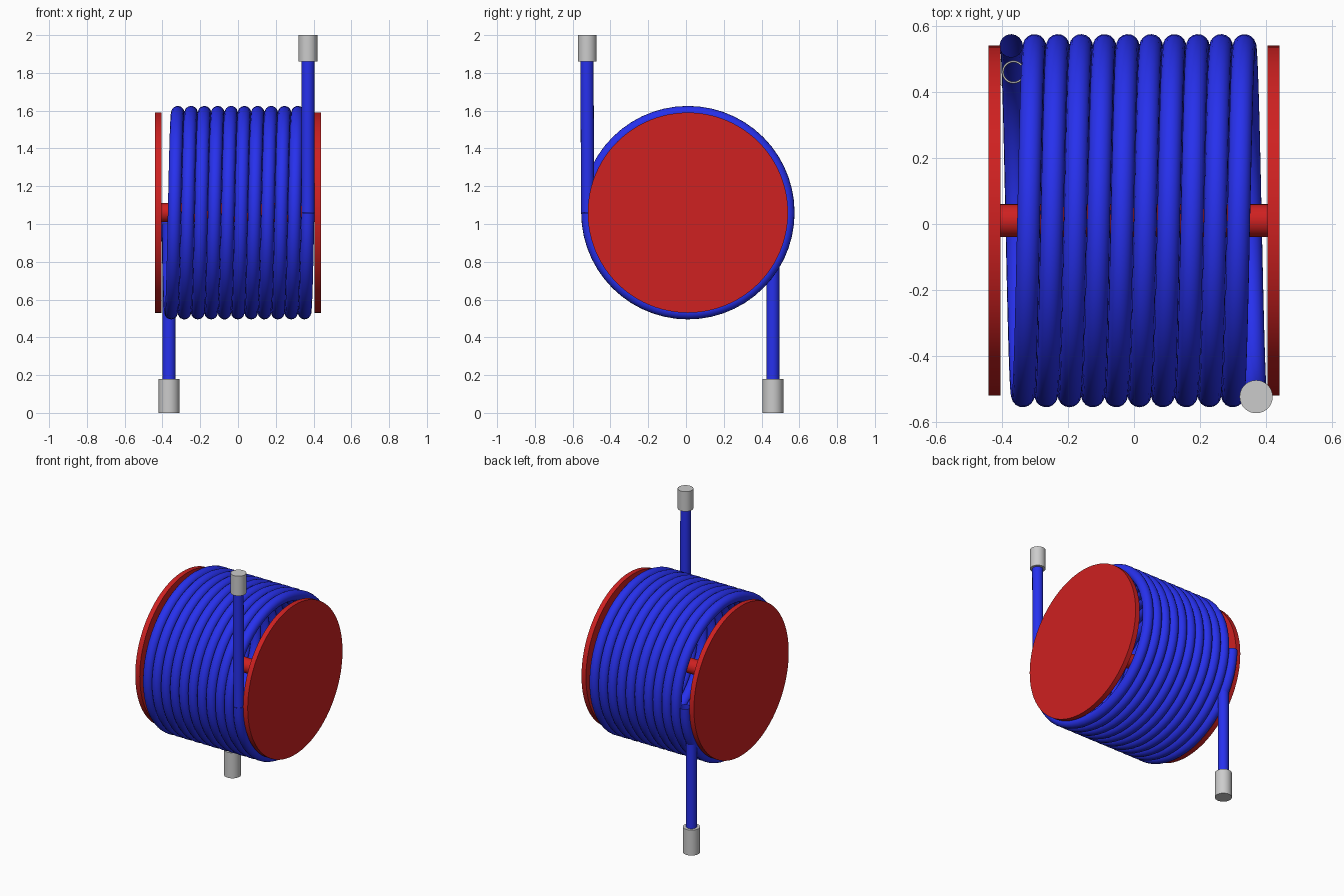
import bpy
from math import sin, cos, pi, radians

if "Cube" in bpy.data.objects:
    bpy.data.objects.remove(bpy.data.objects["Cube"])

CY, CZ = 0.01, 1.06          # reel axis
COIL_R, HOSE_R = 0.53, 0.035
X0, X1 = -0.372, 0.37        # coil ends
TURNS, SEG = 10.5, 56


def material(name, color):
    m = bpy.data.materials.new(name)
    m.diffuse_color = (*color, 1)
    m.use_nodes = True
    m.node_tree.nodes["Principled BSDF"].inputs["Base Color"].default_value = m.diffuse_color
    return m


red = material("red_paint", (0.62, 0.015, 0.015))
blue = material("blue_hose", (0.02, 0.03, 0.85))


def cylinder(name, r, length, loc, axis="z", mat=None, verts=64):
    rot = (0, pi / 2, 0) if axis == "x" else (0, 0, 0)
    bpy.ops.mesh.primitive_cylinder_add(vertices=verts, radius=r, depth=length,
                                        location=loc, rotation=rot)
    ob = bpy.context.object
    ob.name = name
    if mat:
        ob.data.materials.append(mat)
    bpy.ops.object.shade_smooth_by_angle(angle=radians(30))
    return ob


def hose(name, points):
    """Open-ended tube along a path."""
    cu = bpy.data.curves.new(name, "CURVE")
    cu.dimensions = "3D"
    cu.bevel_depth = HOSE_R
    cu.bevel_resolution = 6
    sp = cu.splines.new("POLY")
    sp.points.add(len(points) - 1)
    for p, co in zip(sp.points, points):
        p.co = (*co, 1)
    sp.use_smooth = True
    cu.materials.append(blue)
    ob = bpy.data.objects.new(name, cu)
    bpy.context.collection.objects.link(ob)
    bpy.ops.object.select_all(action="DESELECT")
    ob.select_set(True)
    bpy.context.view_layer.objects.active = ob
    bpy.ops.object.convert(target="MESH")
    return ob


# Reel: two side discs and the axle
for side, x in (("left", -0.4225), ("right", 0.4225)):
    cylinder(side + "_disc", 0.53, 0.035, (x, CY, CZ), "x", red, 96)
cylinder("axle", 0.05, 0.82, (0, CY, CZ), "x", red, 48)

# Wound hose: starts at the back, passes under and up the front
n = int(TURNS * SEG)
coil = []
for i in range(n + 1):
    a = 2 * pi * TURNS * i / n
    coil.append((X0 + (X1 - X0) * i / n,
                 CY + COIL_R * cos(a), CZ - COIL_R * sin(a)))
hose("hose_coil", coil)

# Straight hose ends
hose("upper_hose", [(X1, CY - COIL_R, CZ), (X1, -0.525, 1.90)])
hose("lower_hose", [(-0.365, 0.46, 0.10), (-0.365, 0.46, 1.0)])

# End fittings
cylinder("upper_fitting", 0.05, 0.14, (X1, -0.523, 1.93), verts=48)
cylinder("lower_fitting", 0.055, 0.18, (-0.365, 0.46, 0.09), verts=48)

# Thin rim on the open inner end of the lower hose
bpy.ops.mesh.primitive_torus_add(major_radius=0.032, minor_radius=0.003,
                                 major_segments=32, minor_segments=8,
                                 location=(-0.365, 0.46, 1.0))
bpy.context.object.name = "hose_end_rim"
bpy.ops.object.shade_smooth()
